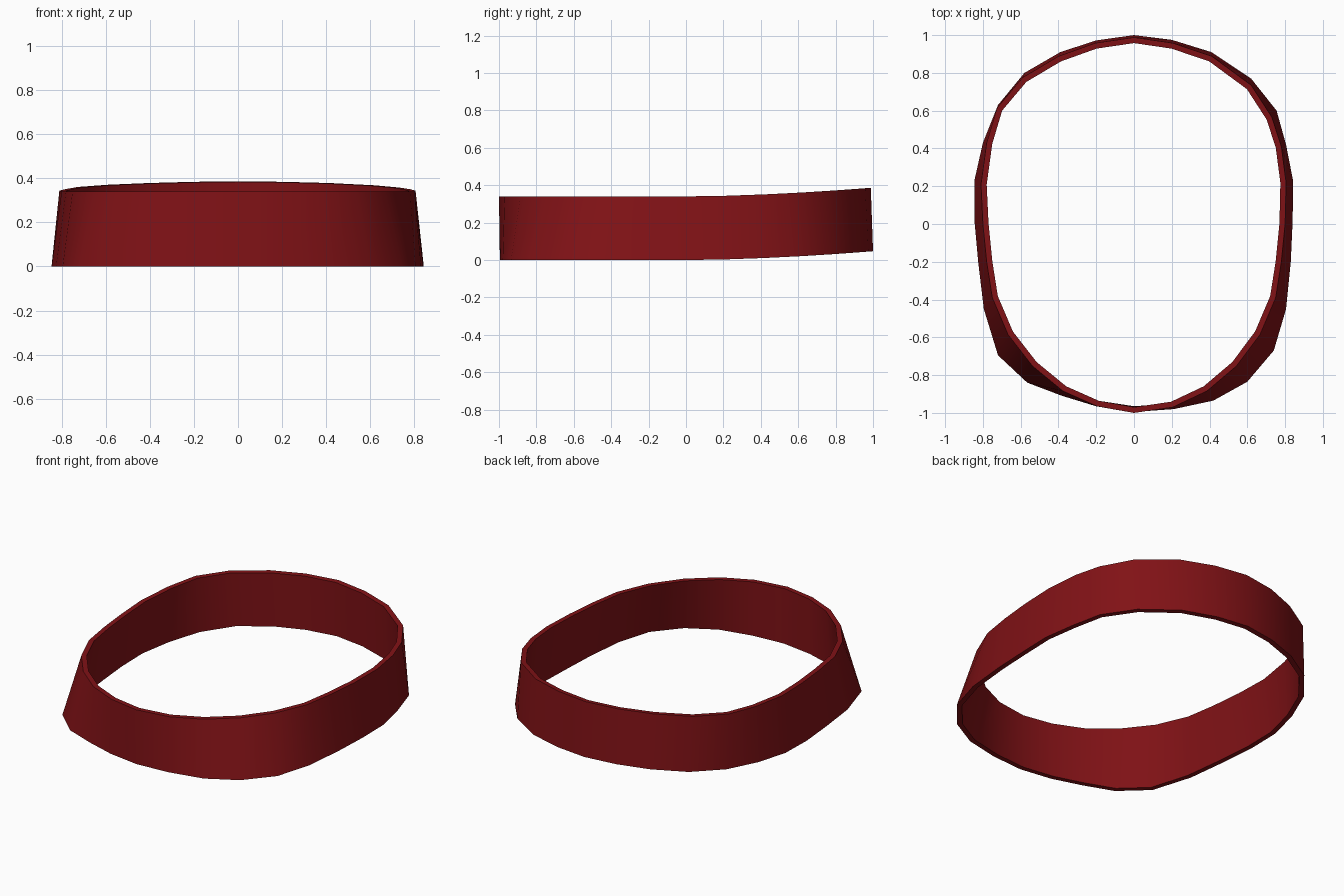
import bpy, bmesh, math
from mathutils import Vector

if "Cube" in bpy.data.objects:
    bpy.data.objects.remove(bpy.data.objects["Cube"])

HEIGHT, WALL = 0.34, 0.03

# Outer outlines (x, y), counter-clockwise from the front centre
bottom = [(0, -.995), (.21, -.98), (.42, -.935), (.6, -.835), (.74, -.67), (.805, -.45),
          (.83, -.2), (.84, .02), (.842, .23), (.805, .42), (.755, .6), (.62, .77),
          (.41, .91), (.2, .975), (0, 1), (-.2, .972), (-.39, .91), (-.58, .8),
          (-.72, .63), (-.8, .43), (-.845, .23), (-.845, .02), (-.825, -.2),
          (-.795, -.45), (-.72, -.695), (-.565, -.84), (-.38, -.91), (-.2, -.965)]
top = [(0, -1), (.205, -.97), (.385, -.885), (.542, -.752), (.667, -.585), (.75, -.39),
       (.78, -.2), (.8, 0), (.805, .22), (.78, .41), (.73, .565), (.62, .735),
       (.412, .888), (.205, .958), (0, .988), (-.205, .958), (-.4, .888), (-.59, .775),
       (-.725, .615), (-.78, .43), (-.81, .21), (-.8, 0), (-.78, -.2),
       (-.75, -.39), (-.667, -.585), (-.537, -.752), (-.375, -.885), (-.195, -.965)]


def inset(loop, d):
    """Move every point of a counter-clockwise loop inwards by d."""
    pts = [Vector(p) for p in loop]
    out = []
    for i, p in enumerate(pts):
        a = (p - pts[i - 1]).normalized()
        b = (pts[(i + 1) % len(pts)] - p).normalized()
        n = Vector((-(a.y + b.y), a.x + b.x)).normalized()
        out.append(p + n * d / max(n.dot(Vector((-a.y, a.x))), .5))
    return out


def lift(y):
    """The band curves gently upwards towards the back."""
    return 0.047 * max(y, 0) ** 1.7


# Four rings: outer bottom, outer top, inner top, inner bottom
bm = bmesh.new()
rings = []
for loop, z in ((bottom, 0), (top, HEIGHT), (inset(top, WALL), HEIGHT), (inset(bottom, WALL), 0)):
    rings.append([bm.verts.new((x, y, z + lift(y))) for x, y in loop])
n = len(bottom)
for k in range(4):
    r, s = rings[k], rings[(k + 1) % 4]
    for i in range(n):
        j = (i + 1) % n
        bm.faces.new((r[i], r[j], s[j], s[i]))
bmesh.ops.recalc_face_normals(bm, faces=bm.faces)

mesh = bpy.data.meshes.new("collar_band")
bm.to_mesh(mesh)
bm.free()
band = bpy.data.objects.new("collar_band", mesh)
bpy.context.collection.objects.link(band)

# Dark red material
red = bpy.data.materials.new("dark_red")
red.diffuse_color = (0.22, 0.006, 0.008, 1)
red.use_nodes = True
red.node_tree.nodes["Principled BSDF"].inputs["Base Color"].default_value = red.diffuse_color
mesh.materials.append(red)

# Smooth walls, crisp rims
bpy.context.view_layer.objects.active = band
band.select_set(True)
bpy.ops.object.shade_smooth_by_angle(angle=math.radians(40))
